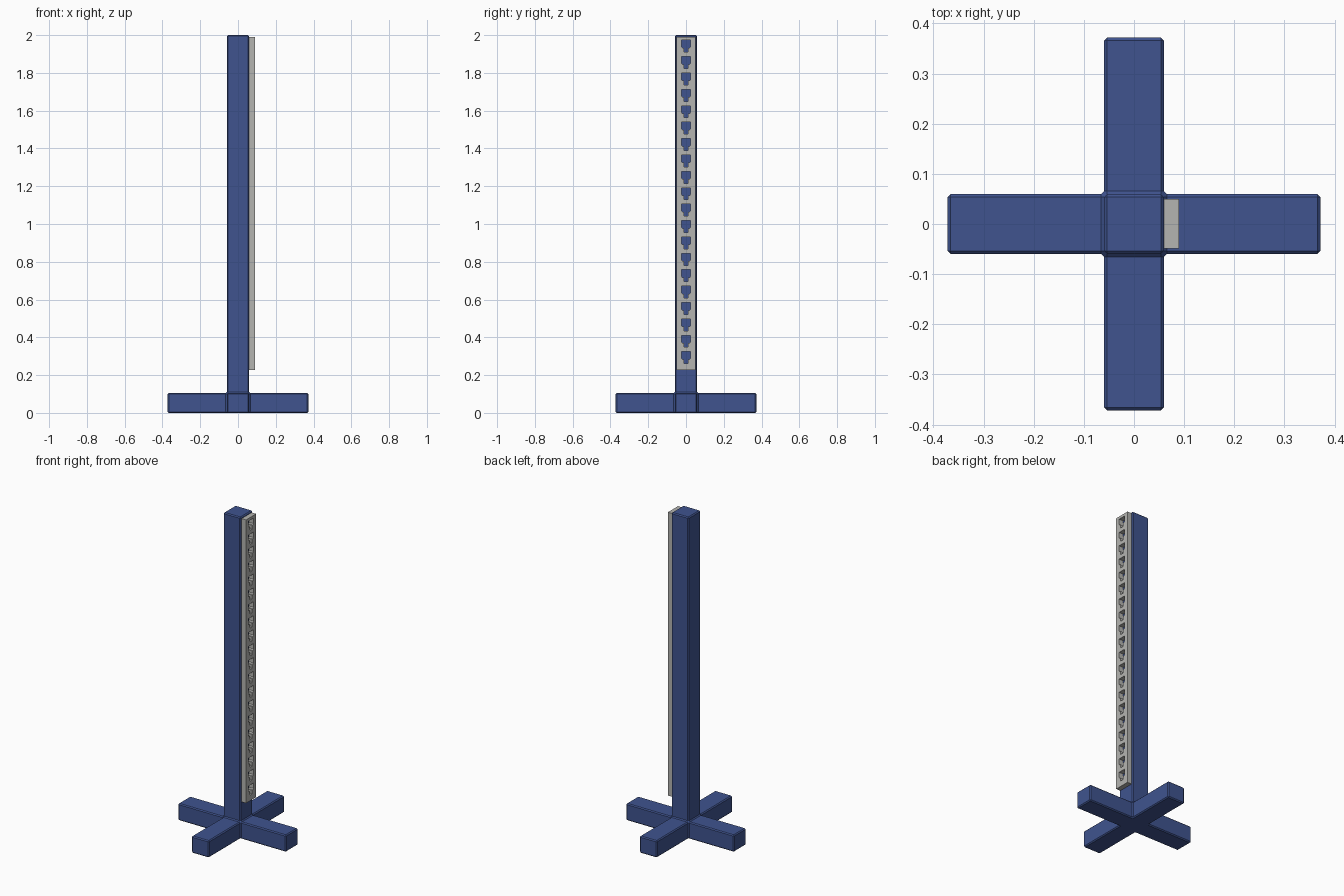
import bpy, bmesh, math

if "Cube" in bpy.data.objects:
    bpy.data.objects.remove(bpy.data.objects["Cube"])

def material(name, rgb):
    m = bpy.data.materials.new(name)
    m.diffuse_color = (*rgb, 1)
    m.use_nodes = True
    m.node_tree.nodes["Principled BSDF"].inputs["Base Color"].default_value = m.diffuse_color
    return m

blue = material("navy blue paint", (0.05, 0.088, 0.275))
grey = material("light grey metal", (0.46, 0.46, 0.44))

W, ARM, BASE_H, TOP = 0.0595, 0.372, 0.105, 2.0

# Post and cross foot: one hub block with arms and column extruded from it
bm = bmesh.new()
bmesh.ops.create_cube(bm, size=1)
for v in bm.verts:
    v.co = (v.co.x * 2 * W, v.co.y * 2 * W, (v.co.z + 0.5) * BASE_H)
bm.normal_update()
grow = [f for f in bm.faces if f.normal.z > -0.5]
new = bmesh.ops.extrude_discrete_faces(bm, faces=grow)["faces"]
bm.normal_update()
for f in new:
    n = f.normal.copy()
    dist = TOP - BASE_H if n.z > 0.5 else ARM - W
    for v in f.verts:
        v.co += n * dist
bmesh.ops.recalc_face_normals(bm, faces=bm.faces[:])
me = bpy.data.meshes.new("post_with_cross_foot")
bm.to_mesh(me)
bm.free()
me.materials.append(blue)
post = bpy.data.objects.new("post_with_cross_foot", me)
bpy.context.collection.objects.link(post)
bev = post.modifiers.new("edge_bevel", 'BEVEL')
bev.width = 0.006
bev.segments = 1
bev.limit_method = 'ANGLE'

# Slotted rail: filled outline with keyhole slots, extruded to thickness
cu = bpy.data.curves.new("slotted_rail", 'CURVE')
cu.dimensions = '2D'
cu.fill_mode = 'BOTH'
X0, X1 = 0.0585, 0.09
cu.extrude = (X1 - X0) / 2

def outline(pts):
    s = cu.splines.new('POLY')
    s.points.add(len(pts) - 1)
    for p, (a, b) in zip(s.points, pts):
        p.co = (a, b, 0, 1)
    s.use_cyclic_u = True

outline([(-0.049, 0.226), (0.05, 0.226), (0.05, 1.99), (-0.049, 1.99)])
half = [(0.024, 0), (0.024, -0.034), (0.019, -0.041), (0.011, -0.041), (0.011, -0.063)]
slot = half + [(-a, b) for a, b in reversed(half)]
for i in range(20):
    z = 1.973 - i * 0.0868
    outline([(a, z + b) for a, b in slot])
cu.materials.append(grey)
tmp = bpy.data.objects.new("rail_outline", cu)
bpy.context.collection.objects.link(tmp)
bpy.context.view_layer.update()
mesh = bpy.data.meshes.new_from_object(tmp.evaluated_get(bpy.context.evaluated_depsgraph_get()))
bpy.data.objects.remove(tmp)
mesh.materials.clear()
mesh.materials.append(grey)
bm = bmesh.new()
bm.from_mesh(mesh)
bmesh.ops.remove_doubles(bm, verts=bm.verts[:], dist=1e-5)
bmesh.ops.recalc_face_normals(bm, faces=bm.faces[:])
for f in bm.faces:
    f.smooth = False
bm.to_mesh(mesh)
bm.free()
rail = bpy.data.objects.new("slotted_rail", mesh)
rail.rotation_euler = (math.pi / 2, 0, math.pi / 2)
rail.location = ((X0 + X1) / 2, 0, 0)
bpy.context.collection.objects.link(rail)
